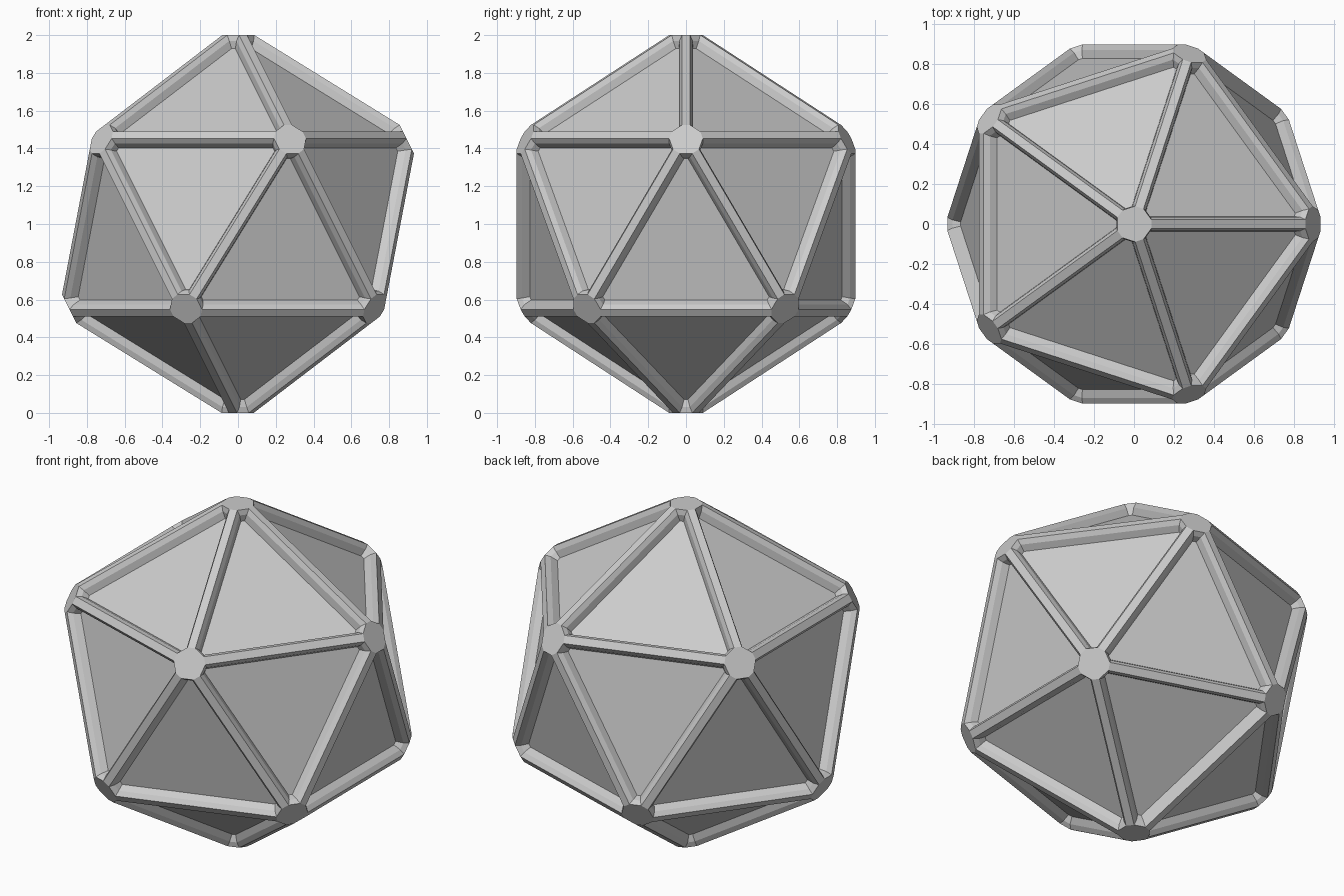
import bpy, bmesh
from math import sin, cos, radians, sqrt
from mathutils import Vector

if "Cube" in bpy.data.objects:
    bpy.data.objects.remove(bpy.data.objects["Cube"])

CAP_R = 0.0866    # centre of corner cap to the middle of a strut end
HALF_W = 0.022    # half width of the flat on each strut


def ico_directions():
    """Twelve unit directions: two poles and two staggered rings of five."""
    dirs = [Vector((0, 0, 1)), Vector((0, 0, -1))]
    for start, s in ((0, 1), (36, -1)):
        for i in range(5):
            a = radians(start + 72 * i)
            dirs.append(Vector((2 * cos(a), 2 * sin(a), s)) / sqrt(5))
    return dirs


# Chamfered icosahedron: hull of the ten-sided corner caps
bm = bmesh.new()
dirs = ico_directions()
for v in dirs:
    for n in dirs:
        if 0.4 < v.dot(n) < 0.5:
            along = (n - v * v.dot(n)).normalized()
            side = v.cross(along)
            for s in (-HALF_W, HALF_W):
                bm.verts.new(v + along * CAP_R + side * s)
bmesh.ops.convex_hull(bm, input=bm.verts[:])
bmesh.ops.dissolve_limit(bm, angle_limit=radians(2), verts=bm.verts[:], edges=bm.edges[:])
bmesh.ops.recalc_face_normals(bm, faces=bm.faces[:])

# Recessed panels: a bevelled lip, then a steeper wall down to the panel
panels = [f for f in bm.faces if len(f.verts) == 6]
for thickness, depth in ((0.022, -0.022), (0.017, -0.038)):
    bmesh.ops.inset_individual(bm, faces=panels, thickness=thickness,
                               depth=depth, use_even_offset=True)

bmesh.ops.translate(bm, verts=bm.verts[:], vec=(0, 0, 1))
mesh = bpy.data.meshes.new("panelled_icosahedron")
bm.to_mesh(mesh)
bm.free()
obj = bpy.data.objects.new("panelled_icosahedron", mesh)
bpy.context.collection.objects.link(obj)
